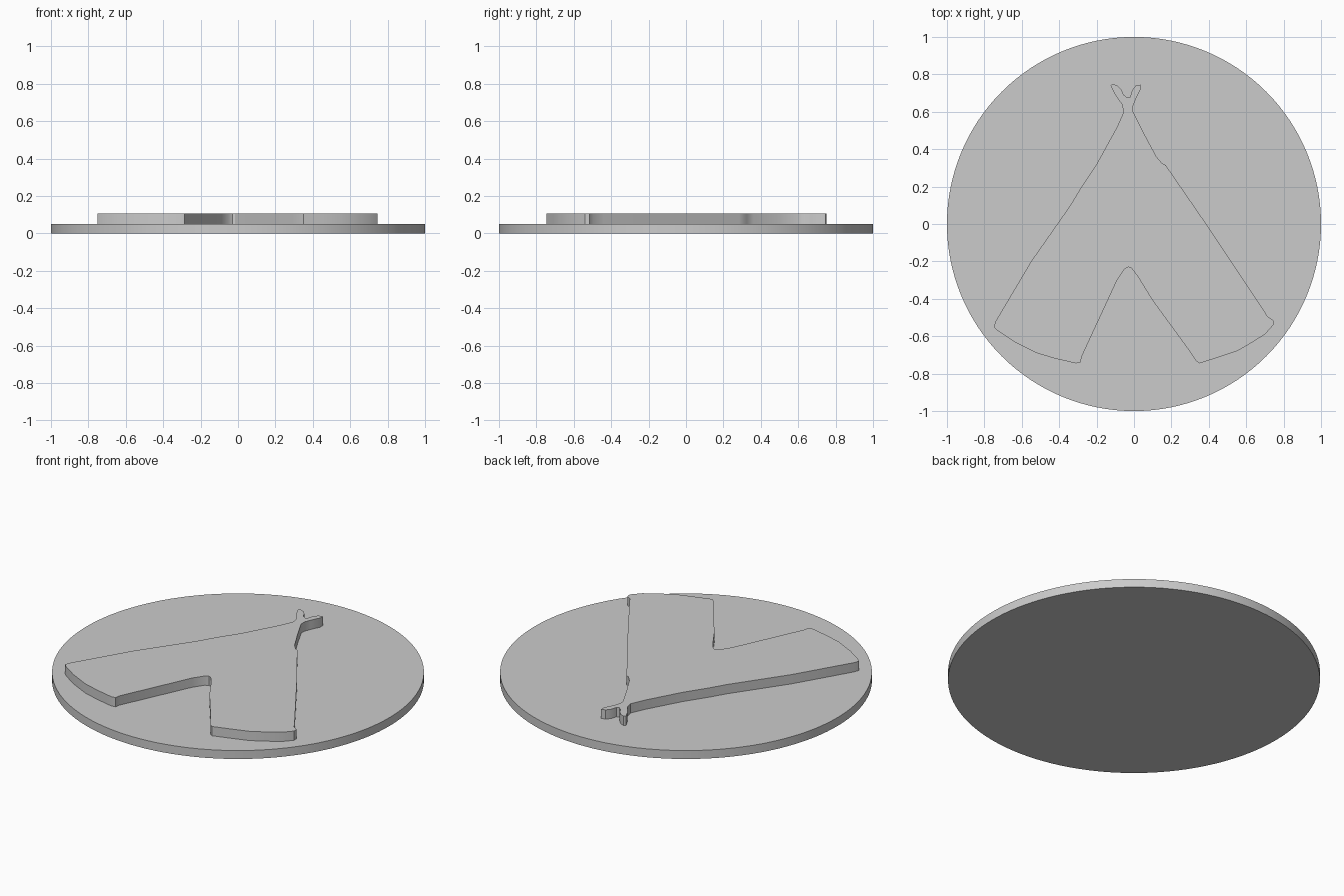
import bpy
import bmesh
import math

if "Cube" in bpy.data.objects:
    bpy.data.objects.remove(bpy.data.objects["Cube"])

grey = bpy.data.materials.new("plain grey")
grey.diffuse_color = (0.6, 0.6, 0.6, 1)
grey.use_nodes = True
grey.node_tree.nodes["Principled BSDF"].inputs["Base Color"].default_value = grey.diffuse_color


def extruded_plate(name, outline, bottom, top, smooth_angle):
    """Flat plate with the given outline, from bottom to top height."""
    bm = bmesh.new()
    face = bm.faces.new([bm.verts.new((x, y, bottom)) for x, y in outline])
    walls = bmesh.ops.extrude_face_region(bm, geom=[face])
    raised = [g for g in walls["geom"] if isinstance(g, bmesh.types.BMVert)]
    bmesh.ops.translate(bm, verts=raised, vec=(0, 0, top - bottom))
    bmesh.ops.recalc_face_normals(bm, faces=bm.faces)
    mesh = bpy.data.meshes.new(name)
    bm.to_mesh(mesh)
    bm.free()
    mesh.materials.append(grey)
    obj = bpy.data.objects.new(name, mesh)
    bpy.context.collection.objects.link(obj)
    bpy.ops.object.select_all(action='DESELECT')
    obj.select_set(True)
    bpy.context.view_layer.objects.active = obj
    bpy.ops.object.shade_smooth_by_angle(angle=math.radians(smooth_angle))
    return obj


# Round base disc
circle = [(math.cos(a), math.sin(a))
          for a in (2 * math.pi * i / 128 for i in range(128))]
extruded_plate("base_disc", circle, 0, 0.05, 30)

# Raised forked shape, counter-clockwise from the notch between the legs
emblem = [
    (-0.03, -0.23), (-0.05, -0.24), (-0.09, -0.30), (-0.28, -0.71),
    (-0.285, -0.74), (-0.31, -0.745), (-0.42, -0.72), (-0.52, -0.69),
    (-0.64, -0.63), (-0.73, -0.57), (-0.75, -0.55), (-0.74, -0.52),   # left foot
    (-0.55, -0.20), (-0.34, 0.10), (-0.28, 0.20), (-0.20, 0.32),
    (-0.09, 0.52), (-0.055, 0.60),                                    # left edge
    (-0.065, 0.64), (-0.10, 0.69), (-0.125, 0.74), (-0.115, 0.75),
    (-0.09, 0.74), (-0.065, 0.715), (-0.055, 0.69), (-0.035, 0.675),
    (-0.02, 0.68), (-0.01, 0.715), (0.01, 0.74), (0.035, 0.745),
    (0.035, 0.72), (0.01, 0.67), (-0.005, 0.63), (-0.005, 0.60),      # forked tip
    (0.05, 0.49), (0.12, 0.36), (0.15, 0.325), (0.17, 0.315),
    (0.19, 0.285), (0.40, -0.02), (0.68, -0.44), (0.715, -0.495),
    (0.745, -0.515), (0.745, -0.54),                                  # right edge
    (0.70, -0.59), (0.62, -0.64), (0.55, -0.68), (0.46, -0.71),
    (0.35, -0.745), (0.33, -0.73), (0.29, -0.67), (0.10, -0.41),
    (0.02, -0.28), (-0.015, -0.235),                                  # right foot
]
extruded_plate("raised_emblem", emblem, 0.05, 0.105, 30)
